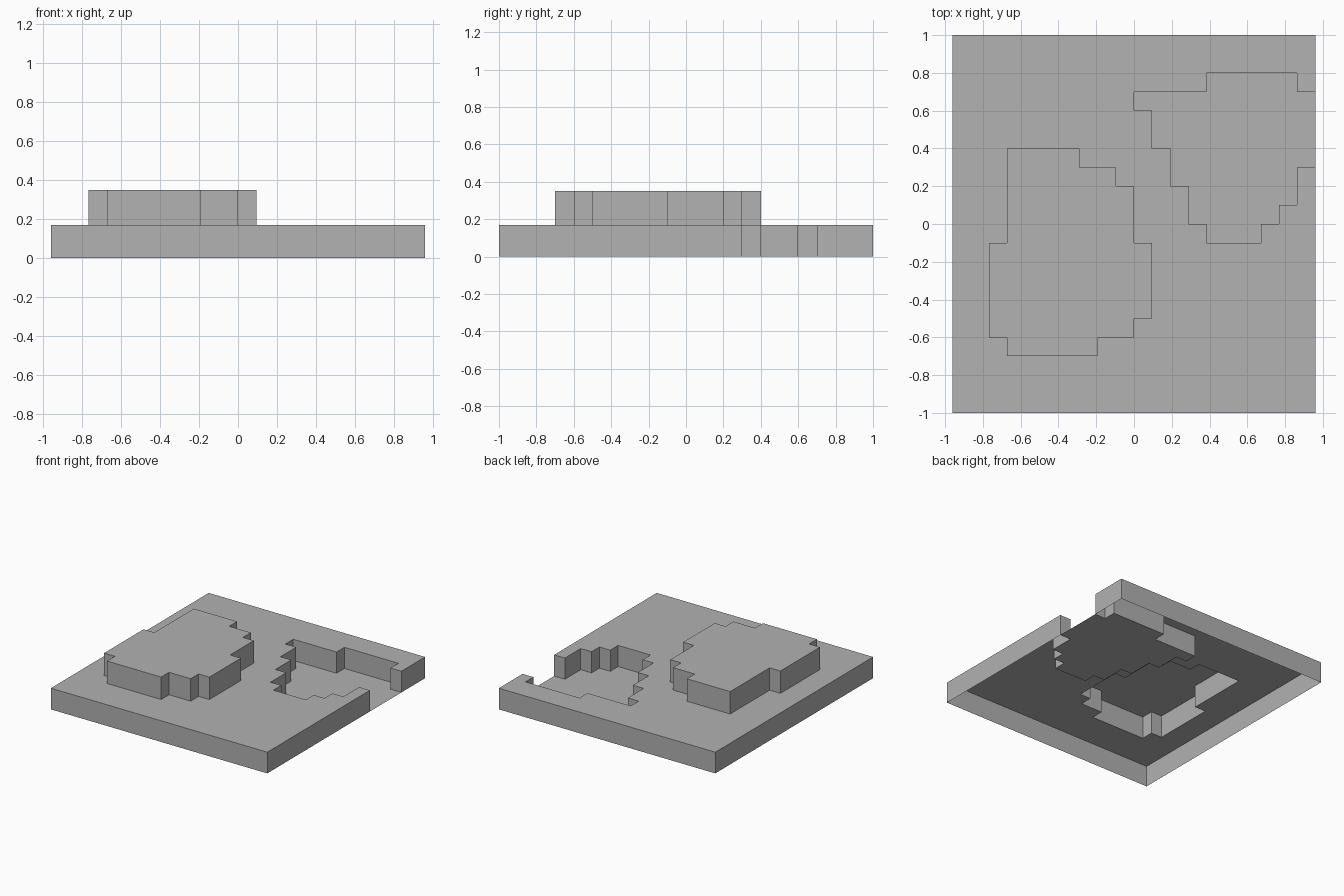
import bpy
import bmesh
import math

if "Cube" in bpy.data.objects:
    bpy.data.objects.remove(bpy.data.objects["Cube"], do_unlink=True)

HALF = 10                      # cells from the centre to each side
CELL_X, CELL_Y = 0.096, 0.1
BASIN, GROUND, HILL = 0.0, 0.17, 0.35

# Stepped outlines as bands of cells: (y start, y end, x start, x end)
hill_bands = [(-7, -6, -7, -2), (-6, -5, -8, 0), (-5, -1, -8, 1),
              (-1, 2, -7, 0), (2, 3, -7, -1), (3, 4, -7, -3)]
basin_bands = [(-1, 0, 4, 7), (0, 1, 3, 8), (1, 2, 3, 9), (2, 3, 2, 9),
               (3, 4, 2, 10), (4, 6, 1, 10), (6, 7, 0, 10), (7, 8, 4, 9)]

grey = bpy.data.materials.new("plain_grey")
grey.use_nodes = True
colour = (0.445, 0.445, 0.445, 1.0)
grey.diffuse_color = colour
grey.node_tree.nodes["Principled BSDF"].inputs["Base Color"].default_value = colour


def inside(bands, x, y):
    return any(y0 <= y < y1 and x0 <= x < x1 for y0, y1, x0, x1 in bands)


def height(x, y):
    if not (-HALF <= x < HALF and -HALF <= y < HALF):
        return 0.0
    if inside(hill_bands, x, y):
        return HILL
    return BASIN if inside(basin_bands, x, y) else GROUND


def build_level(name, level):
    """Top sheet of one level, with walls down to every lower neighbour."""
    bm = bmesh.new()

    def quad(corners):
        bm.faces.new([bm.verts.new((x * CELL_X, y * CELL_Y, z)) for x, y, z in corners])

    for x in range(-HALF, HALF):
        for y in range(-HALF, HALF):
            if height(x, y) != level:
                continue
            ring = [(x, y), (x + 1, y), (x + 1, y + 1), (x, y + 1)]
            quad([(*p, level) for p in ring])
            sides = [(x, y - 1), (x + 1, y), (x, y + 1), (x - 1, y)]
            for i, neighbour in enumerate(sides):
                low = height(*neighbour)
                if low < level:
                    a, b = ring[i], ring[(i + 1) % 4]
                    quad([(*a, low), (*b, low), (*b, level), (*a, level)])

    # Merge the cells into large flat faces
    bmesh.ops.remove_doubles(bm, verts=bm.verts[:], dist=0.0001)
    bmesh.ops.dissolve_limit(bm, angle_limit=math.radians(1),
                             verts=bm.verts[:], edges=bm.edges[:])
    mesh = bpy.data.meshes.new(name)
    bm.to_mesh(mesh)
    bm.free()
    mesh.materials.append(grey)
    bpy.context.collection.objects.link(bpy.data.objects.new(name, mesh))


build_level("ground_shell", GROUND)
build_level("raised_hill", HILL)
build_level("basin_floor", BASIN)
